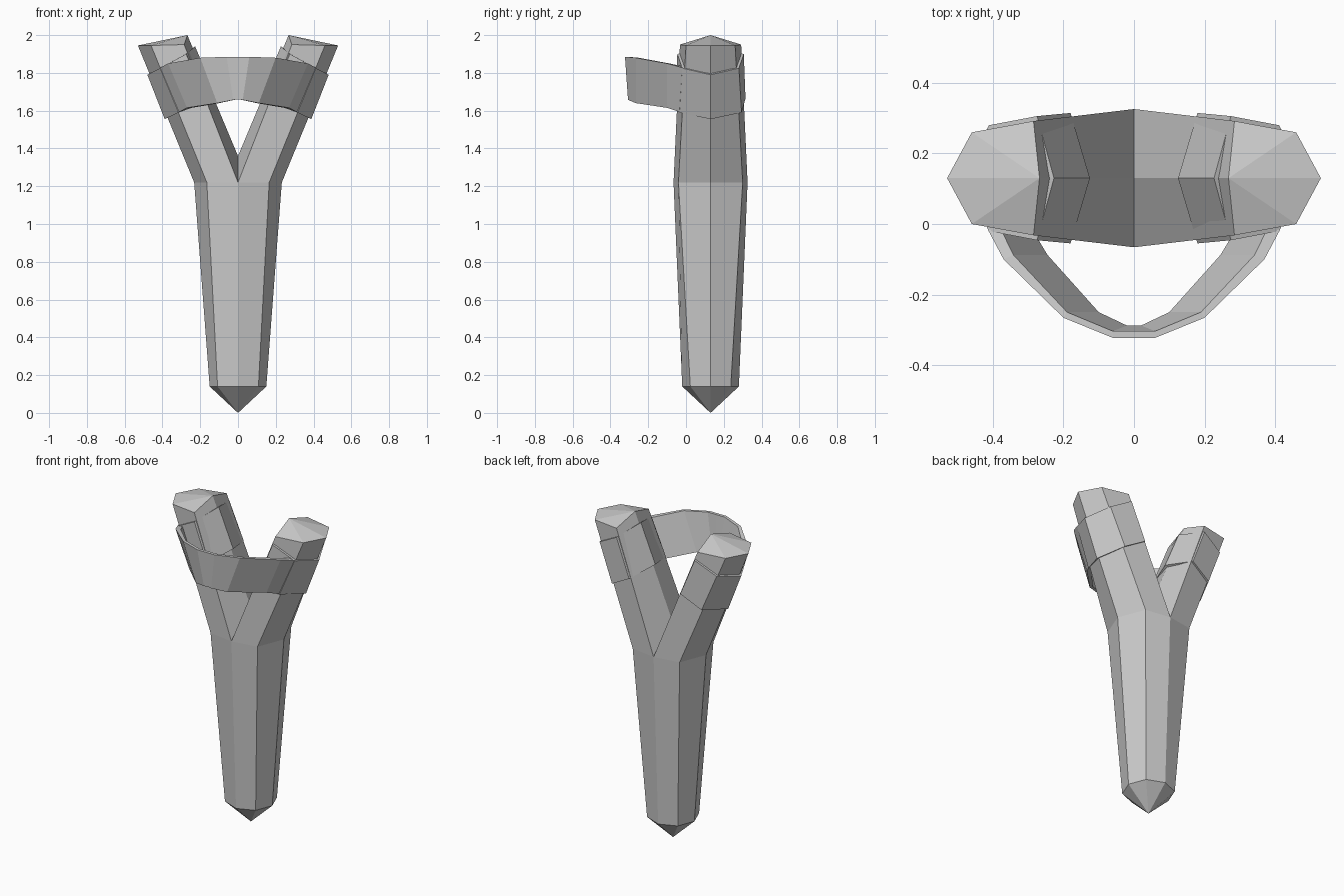
import bpy, bmesh

if "Cube" in bpy.data.objects:
    bpy.data.objects.remove(bpy.data.objects["Cube"])

YC = 0.13  # y of the fork's middle plane


def band(a, b, n, closed):
    """Quads joining ring a to ring b, given by first vertex index."""
    return [(a + i, a + (i + 1) % n, b + (i + 1) % n, b + i)
            for i in range(n if closed else n - 1)]


def make(name, verts, faces):
    """Build the right half, then mirror it across x = 0."""
    me = bpy.data.meshes.new(name)
    me.from_pydata(verts, [], faces)
    bm = bmesh.new()
    bm.from_mesh(me)
    bmesh.ops.recalc_face_normals(bm, faces=bm.faces)
    bm.to_mesh(me)
    bm.free()
    ob = bpy.data.objects.new(name, me)
    bpy.context.collection.objects.link(ob)
    mod = ob.modifiers.new("Mirror", 'MIRROR')
    mod.use_clip = True
    return ob


def hex_ring(front_in, front_out, outer, inner):
    """Prong section: front points are reflected to the back."""
    back = lambda p: (p[0], 2 * YC - p[1], p[2])
    return [front_in, front_out, (outer[0], YC, outer[1]),
            back(front_out), back(front_in), (inner[0], YC, inner[1])]


# Handle and forked prongs
foot = hex_ring((0, -0.02, 0.14), (0.108, 0.023, 0.14), (0.15, 0.14), (0, 0))
fork = hex_ring((0, -0.066, 1.22), (0.165, -0.04, 1.22), (0.232, 1.22), (0, 1.36))
tips = hex_ring((0.285, -0.032, 1.95), (0.46, 0.0, 1.945), (0.53, 1.945), (0.268, 2.0))
faces = [(5, i, i + 1) for i in range(4)]              # pointed foot
faces += band(0, 6, 5, False) + band(6, 12, 6, True)   # handle, prong
faces += [(17, 12 + i, 13 + i) for i in range(4)]      # slanted prong end
make("fork_body", foot + fork + tips, faces)

# Wraps of the strap around the prongs
low = hex_ring((0.18, -0.055, 1.665), (0.315, -0.034, 1.59), (0.388, 1.555), (0.125, 1.70))
high = hex_ring((0.275, -0.046, 1.90), (0.412, -0.02, 1.825), (0.48, 1.79), (0.227, 1.94))


def shrink(ring, s=0.88):
    c = [sum(p[k] for p in ring) / 6 for k in range(3)]
    return [tuple(c[k] + (p[k] - c[k]) * s for k in range(3)) for p in ring]


make("prong_wrap", shrink(low) + low + high + shrink(high),
     band(0, 6, 6, True) + band(6, 12, 6, True) + band(12, 18, 6, True))

# Curved strap in front: outer top, inner top, inner bottom, outer bottom
sections = [
    [(0, -0.323, 1.885), (0, -0.304, 1.885), (0, -0.288, 1.66), (0, -0.307, 1.66)],
    [(0.06, -0.323, 1.885), (0.06, -0.304, 1.885), (0.02, -0.288, 1.657), (0.025, -0.307, 1.657)],
    [(0.2, -0.266, 1.88), (0.19, -0.25, 1.88), (0.1, -0.25, 1.64), (0.11, -0.266, 1.64)],
    [(0.37, -0.1, 1.85), (0.342, -0.088, 1.85), (0.245, -0.088, 1.615), (0.27, -0.1, 1.615)],
    [(0.415, -0.015, 1.826), (0.375, -0.02, 1.835), (0.28, -0.03, 1.605), (0.315, -0.03, 1.592)],
]
faces = [f for i in range(4) for f in band(4 * i, 4 * i + 4, 4, True)]
make("strap", [p for s in sections for p in s], faces)
